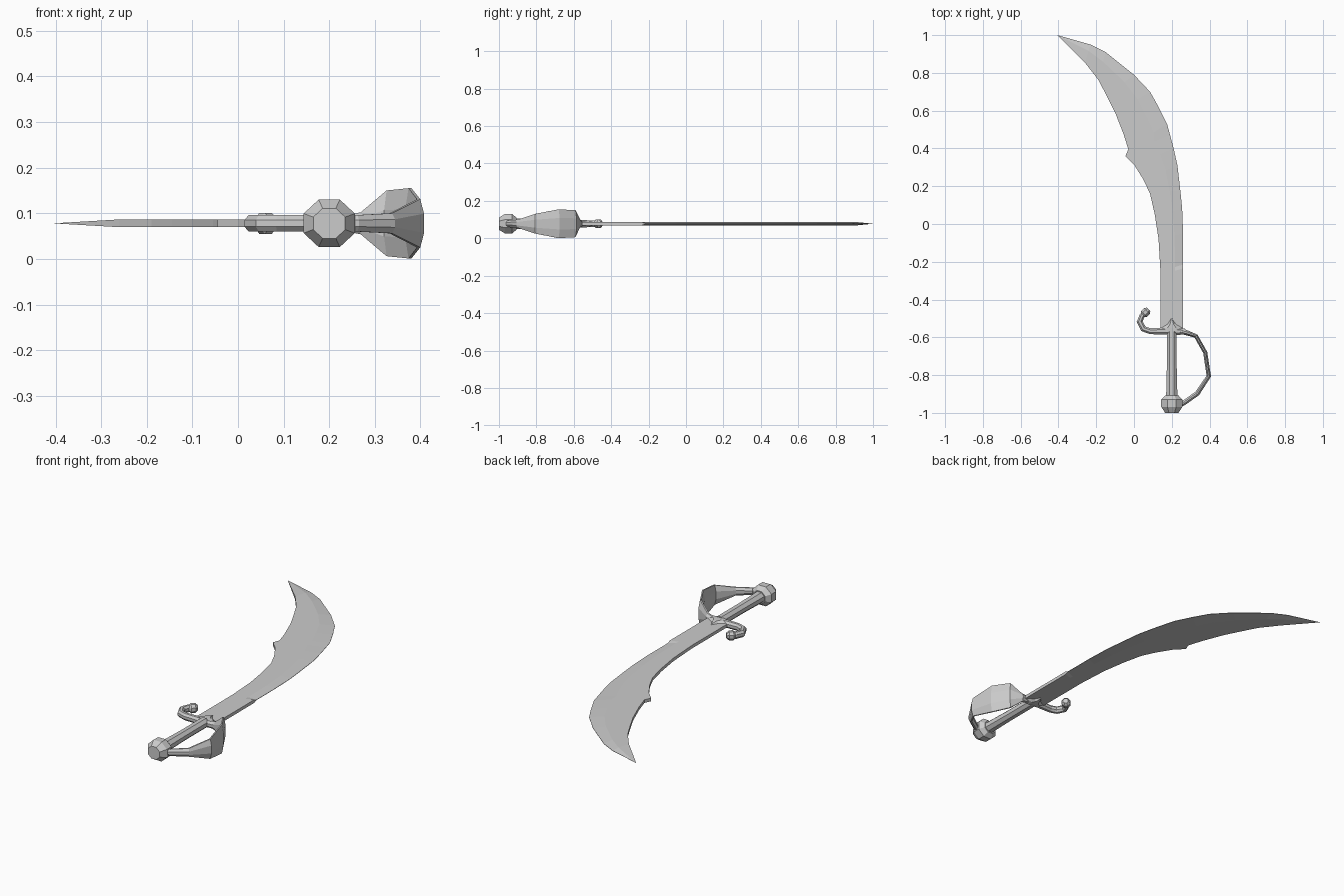
import bpy
import bmesh
import math
from mathutils import Vector

if "Cube" in bpy.data.objects:
    bpy.data.objects.remove(bpy.data.objects["Cube"], do_unlink=True)

MID = 0.078  # height of the sword's middle plane

steel = bpy.data.materials.new("steel grey")
steel.use_nodes = True
GREY = (0.6, 0.6, 0.6, 1)
steel.diffuse_color = GREY
steel.node_tree.nodes["Principled BSDF"].inputs["Base Color"].default_value = GREY


def loft(name, rings):
    """Skin closed rings of equal length, capping both ends."""
    bm = bmesh.new()
    loops = [[bm.verts.new(p) for p in ring] for ring in rings]
    n = len(loops[0])
    for a, b in zip(loops, loops[1:]):
        for i in range(n):
            j = (i + 1) % n
            bm.faces.new((a[i], a[j], b[j], b[i]))
    bm.faces.new(loops[0])
    bm.faces.new(loops[-1])
    bmesh.ops.remove_doubles(bm, verts=bm.verts, dist=0.0001)
    bmesh.ops.recalc_face_normals(bm, faces=bm.faces)
    mesh = bpy.data.meshes.new(name)
    bm.to_mesh(mesh)
    bm.free()
    mesh.materials.append(steel)
    obj = bpy.data.objects.new(name, mesh)
    bpy.context.collection.objects.link(obj)
    return obj


def sweep(name, stations, section):
    """Sweep a section along x, y stations with half width and half height."""
    rings = []
    for i, (x, y, w, h) in enumerate(stations):
        a = stations[max(i - 1, 0)]
        b = stations[min(i + 1, len(stations) - 1)]
        d = Vector((b[0] - a[0], b[1] - a[1])).normalized()
        rings.append([(x - d.y * w * u, y + d.x * w * u, MID + h * v)
                      for u, v in section])
    return loft(name, rings)


# Octagon with flat sides, scaled to fill its half width
OCT = [(math.cos(math.radians(22.5 + 45 * i)) / math.cos(math.pi / 8),
        math.sin(math.radians(22.5 + 45 * i)) / math.cos(math.pi / 8))
       for i in range(8)]
# Flat strip, thick in the middle and thin at its edges
STRIP = [(1, .4), (.3, 1), (-.3, 1), (-1, .4), (-1, -.4), (-.3, -1), (.3, -1), (1, -.4)]

# Blade: spine point, cutting edge point
outline = [
    (.14, -.57, .26, -.57), (.14, -.27, .26, -.235), (.14, -.25, .26, -.215),
    (.13, -.08, .26, -.05), (.11, .05, .255, .08), (.085, .16, .245, .18),
    (.05, .235, .23, .31), (0, .315, .21, .40), (-.045, .36, .19, .475),
    (-.03, .395, .175, .53), (-.055, .475, .13, .62), (-.10, .59, .085, .70),
    (-.145, .68, 0, .79), (-.19, .765, -.15, .91), (-.26, .855, -.23, .95),
    (-.405, 1, -.405, 1),
]
rings = []
for i, (sx, sy, ex, ey) in enumerate(outline):
    t = .0085 if i < len(outline) - 1 else 0
    edge = t if i < 2 else t * .12
    cx, cy = sx + (ex - sx) * .65, sy + (ey - sy) * .65
    half = [(sx, sy, t), (cx, cy, t), (ex, ey, edge)]
    rings.append([(x, y, MID + z) for x, y, z in half]
                 + [(x, y, MID - z) for x, y, z in reversed(half)])
loft("blade", rings)

# Grip and pommel
sweep("grip", [(.2, -.92, .03, .028), (.2, -.75, .026, .025), (.2, -.57, .026, .025)], OCT)
sweep("pommel", [(.2, -1, .035, .033), (.2, -.968, .056, .052),
                 (.2, -.93, .056, .052), (.2, -.907, .035, .033)], OCT)

# Crossguard with its hooked end and knob
sweep("crossguard_hook", [
    (.27, -.57, .016, .018), (.2, -.567, .02, .018), (.085, -.567, .016, .018),
    (.05, -.555, .016, .018), (.03, -.517, .016, .018), (.043, -.485, .014, .018),
    (.06, -.468, .013, .016)], OCT)
sweep("hook_knob", [(.044, -.485, .012, .012), (.053, -.476, .022, .023),
                    (.068, -.461, .022, .023), (.077, -.452, .013, .013)], OCT)

# Pointed collar over the blade root
sweep("collar", [(.2, -.575, .06, .02), (.2, -.55, .055, .02),
                 (.2, -.53, .022, .019), (.2, -.497, .002, .010)], OCT)

# Knuckle guard, flaring into a shell beside the hand
sweep("knuckle_guard", [
    (.24, -.567, .015, .018), (.27, -.573, .014, .024), (.328, -.593, .011, .072),
    (.377, -.68, .011, .077), (.396, -.805, .012, .053), (.335, -.897, .013, .022),
    (.26, -.95, .013, .018), (.21, -.955, .013, .018)], STRIP)
